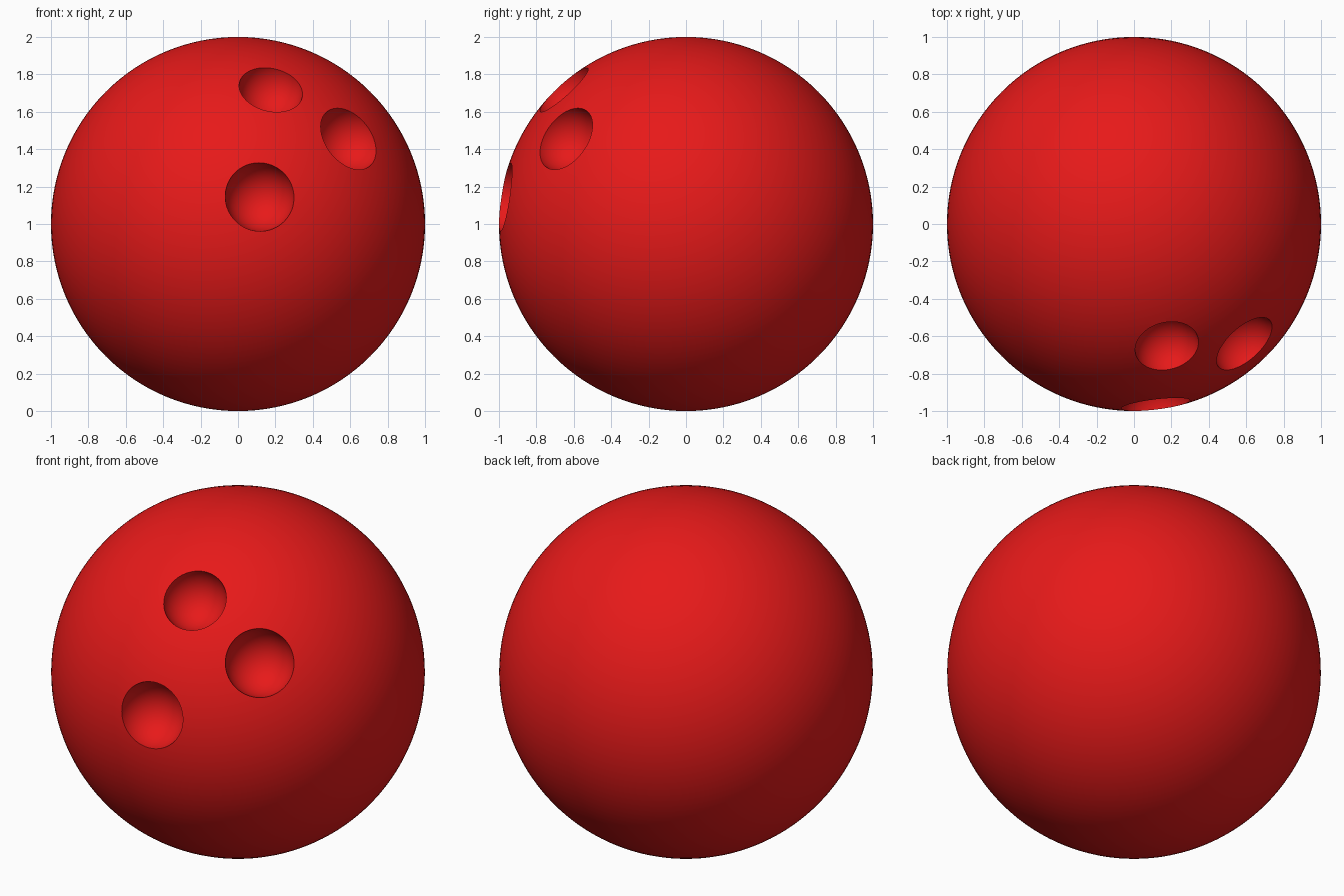
import bpy
from math import radians
from mathutils import Vector

if "Cube" in bpy.data.objects:
    bpy.data.objects.remove(bpy.data.objects["Cube"])

CENTRE = Vector((0, 0, 1))


def sphere(name, radius, location, segments, rings):
    bpy.ops.mesh.primitive_uv_sphere_add(
        segments=segments, ring_count=rings, radius=radius, location=location)
    obj = bpy.context.object
    obj.name = name
    return obj


# Ball body
ball = sphere("ball", 1, CENTRE, 128, 64)
red = bpy.data.materials.new("red")
red.diffuse_color = (0.8, 0.01, 0.01, 1)
red.use_nodes = True
red.node_tree.nodes["Principled BSDF"].inputs["Base Color"].default_value = red.diffuse_color
ball.data.materials.append(red)

# Round-bottomed grip holes: direction from the ball centre, radius
holes = {
    "thumb_hole": ((0.117, -0.976, 0.146), 0.186),
    "upper_finger_hole": ((0.175, -0.65, 0.715), 0.173),
    "side_finger_hole": ((0.59, -0.64, 0.455), 0.186),
}
for name, (direction, radius) in holes.items():
    axis = Vector(direction).normalized()
    cutter = sphere(name + "_cutter", radius, CENTRE + axis, 64, 32)
    cutter.rotation_euler = axis.to_track_quat('Z', 'Y').to_euler()
    cutter.hide_render = True
    cut = ball.modifiers.new(name, 'BOOLEAN')
    cut.operation = 'DIFFERENCE'
    cut.solver = 'EXACT'
    cut.object = cutter
    bpy.context.view_layer.objects.active = ball
    bpy.ops.object.modifier_apply(modifier=name)
    bpy.data.objects.remove(cutter)

# Smooth surface with crisp hole rims
bpy.ops.object.select_all(action='DESELECT')
ball.select_set(True)
bpy.context.view_layer.objects.active = ball
bpy.ops.object.shade_smooth_by_angle(angle=radians(30))
